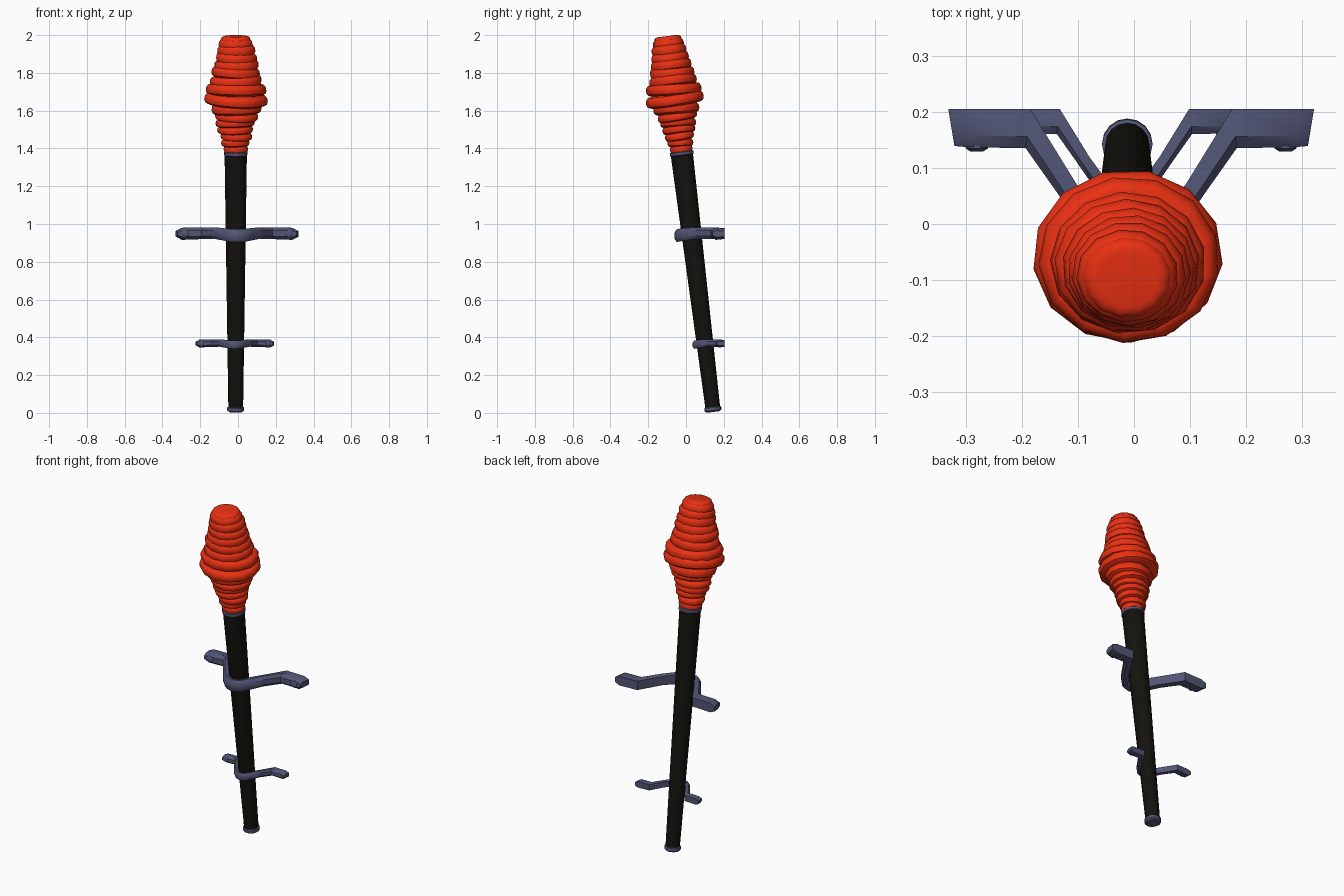
import bpy, bmesh, math, random
from mathutils import Matrix, Vector

if "Cube" in bpy.data.objects:
    bpy.data.objects.remove(bpy.data.objects["Cube"])

random.seed(4)


def material(name, rgb):
    m = bpy.data.materials.new(name)
    m.diffuse_color = (*rgb, 1)
    m.use_nodes = True
    m.node_tree.nodes["Principled BSDF"].inputs["Base Color"].default_value = m.diffuse_color
    return m


RED = material("red_wrap", (0.82, 0.03, 0.006))
BLACK = material("dark_wood", (0.007, 0.006, 0.004))
IRON = material("iron", (0.085, 0.093, 0.18))


def finish(name, bm, mat, angle=35):
    bmesh.ops.recalc_face_normals(bm, faces=bm.faces)
    me = bpy.data.meshes.new(name)
    bm.to_mesh(me)
    bm.free()
    me.materials.append(mat)
    for p in me.polygons:
        p.use_smooth = True
    me.set_sharp_from_angle(angle=math.radians(angle))
    ob = bpy.data.objects.new(name, me)
    bpy.context.collection.objects.link(ob)
    return ob


def bridge(bm, loops):
    """Skin a list of equal vertex loops and cap both ends."""
    for a, b in zip(loops, loops[1:]):
        n = len(a)
        for i in range(n):
            bm.faces.new((a[i], a[(i + 1) % n], b[(i + 1) % n], b[i]))
    bm.faces.new(loops[0][::-1])
    bm.faces.new(loops[-1])


def lathe(bm, profile, frame, sides, sy=1.0, turn=0.0):
    loops = []
    for r, h in profile:
        loops.append([bm.verts.new(frame @ Vector((
            r * math.cos(turn + math.tau * i / sides),
            sy * r * math.sin(turn + math.tau * i / sides), h)))
            for i in range(sides)])
    bridge(bm, loops)


# Leaning axis of the torch
SLOPE = 0.122
LEAN = Matrix.Rotation(math.atan(SLOPE), 4, 'X')


def on_axis(z):
    return Matrix.Translation((-0.012, 0.145 - SLOPE * z, z)) @ LEAN


# Shaft with an iron cap at each end
bm = bmesh.new()
lathe(bm, [(0.039, 0), (0.059, 1.36)], on_axis(0.015), 16)
finish("shaft", bm, BLACK)

bm = bmesh.new()
lathe(bm, [(0.034, 0), (0.045, 0.008), (0.045, 0.024), (0.039, 0.028)],
      on_axis(0.005), 16)
finish("bottom_cap", bm, IRON)

bm = bmesh.new()
lathe(bm, [(0.058, 0), (0.063, 0.004), (0.063, 0.018), (0.058, 0.022)],
      on_axis(1.362), 16)
finish("collar", bm, IRON)

# Wrapped head: overlapping, slightly crooked rolls along the axis
ROLLS = [(1.397, .066), (1.43, .076), (1.465, .085), (1.50, .096), (1.535, .105),
         (1.57, .116), (1.61, .134), (1.66, .170), (1.712, .162), (1.757, .139),
         (1.80, .130), (1.84, .119), (1.88, .110), (1.92, .102), (1.952, .091),
         (1.978, .079)]
bm = bmesh.new()
for i, (z, r) in enumerate(ROLLS):
    h = 0.023 if z < 1.6 else 0.029
    wob = 0.07 if 0 < i < len(ROLLS) - 2 else 0.0
    if i == len(ROLLS) - 1:
        h = 0.017
    frame = (on_axis(z)
             @ Matrix.Translation((random.uniform(-1, 1) * wob * 0.06, 0, 0))
             @ Matrix.Rotation(random.uniform(-wob, wob), 4, 'X')
             @ Matrix.Rotation(random.uniform(-wob, wob), 4, 'Y'))
    lathe(bm, [(r - 0.022, -h), (r - 0.005, -0.65 * h), (r, -0.1 * h),
               (r - 0.003, 0.5 * h), (r - 0.013, 0.9 * h), (r - 0.024, h)],
          frame, 13, 0.92, i * 0.4)
finish("wrapped_head", bm, RED, 40)

# Wall bracket, half outline: front x, y, back x, y, half height, z shift
HALF = [(0, -.060, 0, -.025, .034, -.010),
        (.045, -.050, .032, -.018, .034, -.008),
        (.085, -.012, .054, .012, .033, -.002),
        (.135, .060, .098, .072, .030, .004),
        (.188, .135, .180, .205, .031, .003),
        (.292, .137, .297, .205, .032, .000),
        (.315, .139, .326, .205, .017, .000)]
# Rounded strap section: depth fraction, height fraction
SECTION = [(0, -.5), (.3, -1), (1, -.85), (1, .85), (.3, 1), (0, .5)]


def bracket(name, cx, z, s):
    bm = bmesh.new()
    frame = (Matrix.Translation((cx, 0.205, z)) @ Matrix.Scale(s, 4)
             @ Matrix.Translation((0, -0.205, 0)))
    path = [(-1, p) for p in HALF[:0:-1]] + [(1, p) for p in HALF]
    loops = []
    for side, (fx, fy, bx, by, h, dz) in path:
        loops.append([bm.verts.new(frame @ Vector((
            side * (fx + (bx - fx) * d), fy + (by - fy) * d, dz + h * v)))
            for d, v in SECTION])
    bridge(bm, loops)
    # Rivet heads on the feet
    for side in (-1, 1):
        m = (frame @ Matrix.Translation((side * 0.275, 0.138, 0))
             @ Matrix.Rotation(math.pi / 2, 4, 'X'))
        lathe(bm, [(0.02, -0.01), (0.02, 0.003), (0.011, 0.009)], m, 10)
    finish(name, bm, IRON)


bracket("upper_bracket", -0.005, 0.948, 1.0)
bracket("lower_bracket", -0.017, 0.367, 0.64)
